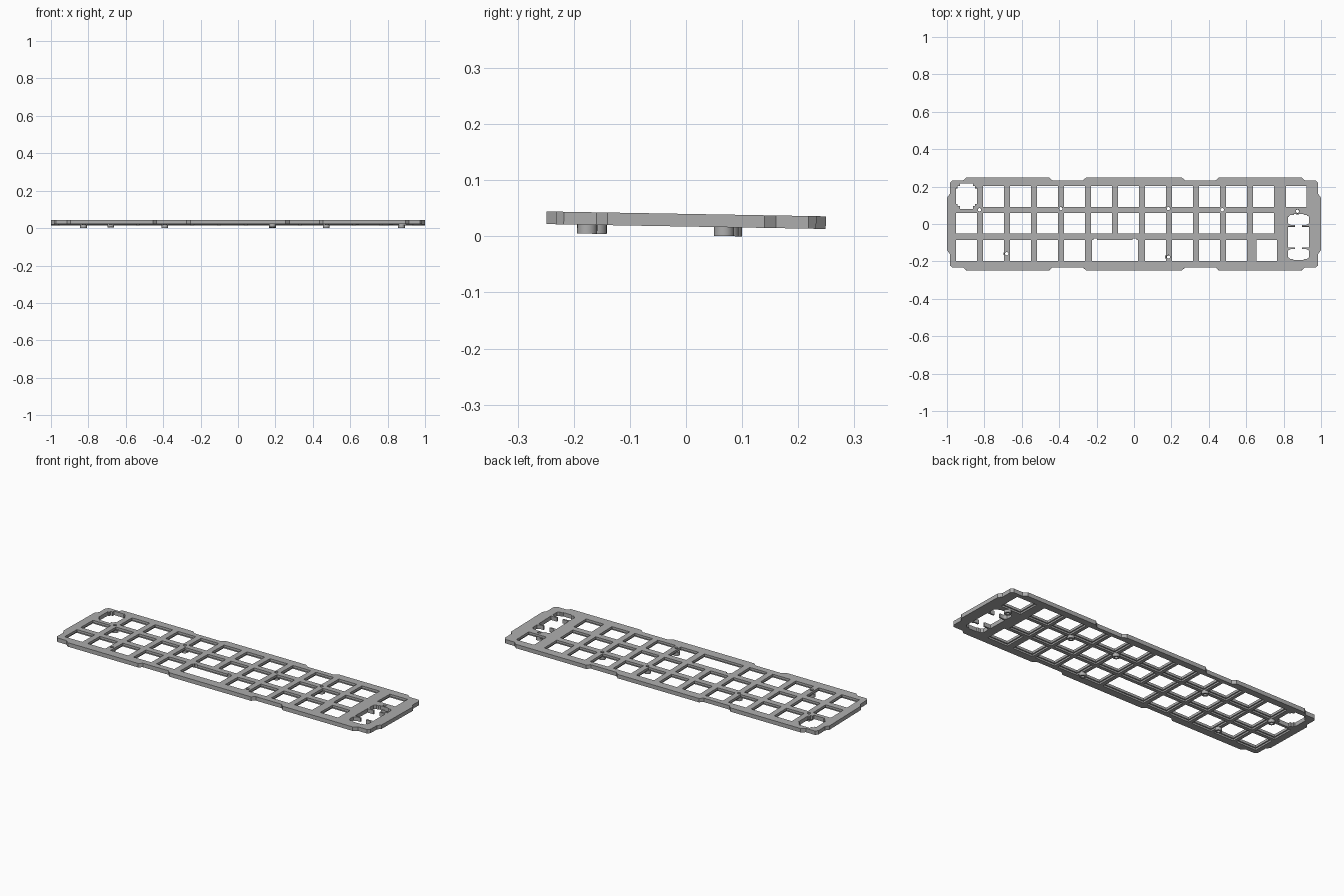
import bpy, bmesh, math
from mathutils import Matrix

cube = bpy.data.objects.get("Cube")
if cube:
    bpy.data.objects.remove(cube, do_unlink=True)

THICK, PITCH, KEY = 0.0225, 0.1444, 0.111
TILT = Matrix.Translation((0, 0, 0.0175)) @ Matrix.Rotation(math.radians(-1), 4, 'X')

grey = bpy.data.materials.new("plate grey")
grey.use_nodes = True
grey.diffuse_color = (0.42, 0.42, 0.42, 1)
grey.node_tree.nodes["Principled BSDF"].inputs["Base Color"].default_value = grey.diffuse_color


def prism(bm, pts, z0, z1):
    """Closed prism from a counter-clockwise outline."""
    low = [bm.verts.new((x, y, z0)) for x, y in pts]
    top = [bm.verts.new((x, y, z1)) for x, y in pts]
    bm.faces.new(low[::-1])
    bm.faces.new(top)
    n = len(pts)
    for i in range(n):
        j = (i + 1) % n
        bm.faces.new((low[i], low[j], top[j], top[i]))


def rect(x, y, w, h):
    return [(x + a * w / 2, y + b * h / 2) for a, b in ((-1, -1), (1, -1), (1, 1), (-1, 1))]


def circle(x, y, r, n=20):
    return [(x + r * math.cos(i * math.tau / n), y + r * math.sin(i * math.tau / n)) for i in range(n)]


def mirror(quarter):
    """Full outline from its +x +y quarter, listed counter-clockwise."""
    half = quarter + [(-x, y) for x, y in reversed(quarter)]
    return half + [(-x, -y) for x, y in half]


def shift(pts, x, y):
    return [(px + x, py + y) for px, py in pts]


def make(name, bm):
    mesh = bpy.data.meshes.new(name)
    bm.to_mesh(mesh)
    bm.free()
    obj = bpy.data.objects.new(name, mesh)
    bpy.context.scene.collection.objects.link(obj)
    mesh.materials.append(grey)
    return obj


def cut(obj, name, shapes, z0, z1):
    """Subtract a set of prisms from the object."""
    bm = bmesh.new()
    for pts in shapes:
        prism(bm, pts, z0, z1)
    cutter = make(name, bm)
    cutter.hide_render = True
    mod = obj.modifiers.new(name, 'BOOLEAN')
    mod.operation, mod.solver, mod.object = 'DIFFERENCE', 'EXACT', cutter
    dg = bpy.context.evaluated_depsgraph_get()
    mesh = bpy.data.meshes.new_from_object(obj.evaluated_get(dg))
    obj.modifiers.clear()
    obj.data = mesh
    bpy.data.objects.remove(cutter, do_unlink=True)


# Plate outline with raised edge tabs and end tabs
outline = mirror([(1, 0.14), (0.985, 0.16), (0.985, 0.218), (0.972, 0.232), (0.915, 0.232),
                  (0.895, 0.249), (0.455, 0.249), (0.435, 0.232), (0.275, 0.232), (0.255, 0.249)])
bm = bmesh.new()
prism(bm, outline, 0, THICK)
plate = make("key_plate", bm)

# Key openings in three rows
rows = (0.147, 0.003, -0.142)
col = [-0.896 + PITCH * k for k in range(12)]
keys = [(x, rows[0]) for x in col[1:]] + [(0.868, rows[0])]
keys += [(x, rows[1]) for x in col]
keys += [(x, rows[2]) for x in col[:5] + col[7:11]] + [(0.71, rows[2])]
openings = [rect(x, y, KEY, KEY) for x, y in keys]
pockets = [rect(x, y, KEY + 0.014, KEY + 0.014) for x, y in keys]

# Wide opening with small upper notches
mid = (col[5] + col[6]) / 2
wide, y = PITCH + KEY - 0.008, rows[2]
lo, hi = y - KEY / 2, y + KEY / 2
notched = [(mid - wide / 2, lo), (mid + wide / 2, lo), (mid + wide / 2, hi)]
for s in (1, -1):
    notched += [(mid + s * 0.105 + d, hi + h) for d, h in ((0.01, 0), (0.01, 0.008), (-0.01, 0.008), (-0.01, 0))]
openings.append(notched + [(mid - wide / 2, hi)])
pockets.append(rect(mid, y, wide + 0.014, KEY + 0.014))

# Corner opening with stepped corners
openings.append(shift(mirror([(0.056, 0.042), (0.047, 0.042), (0.047, 0.054), (0.034, 0.054), (0.034, 0.068)]),
                      col[0], rows[0] + 0.002))

# Tall opening: central square joined to two rounded end slots past thin fins
tall = mirror([(0.056, 0.055), (0.018, 0.055), (0.018, 0.064), (0.04, 0.064), (0.056, 0.072),
               (0.056, 0.108), (0.044, 0.118), (0.03, 0.118), (0.024, 0.124)])
openings.append(shift(tall, 0.88, -0.07))

# Mounting holes
mounts = [(-0.826, 0.076), (-0.391, 0.082), (0.184, 0.082), (0.472, 0.076),
          (0.874, 0.068), (-0.68, -0.159), (0.184, -0.176)]
holes = [circle(x, y, 0.009) for x, y in mounts]

cut(plate, "pocket_cutter", pockets, -0.01, 0.009)
cut(plate, "opening_cutter", openings, -0.02, 0.05)
cut(plate, "hole_cutter", holes, -0.02, 0.05)
plate.matrix_world = TILT

# Hollow standoffs under the plate
for i, (x, y) in enumerate(mounts):
    bm = bmesh.new()
    prism(bm, circle(x, y, 0.018), -0.0158, 0.004)
    post = make(f"standoff_{i + 1}", bm)
    cut(post, "bore_cutter", [circle(x, y, 0.009)], -0.05, 0.05)
    post.matrix_world = TILT
    bpy.ops.object.select_all(action='DESELECT')
    post.select_set(True)
    bpy.context.view_layer.objects.active = post
    bpy.ops.object.shade_smooth_by_angle(angle=math.radians(30))
